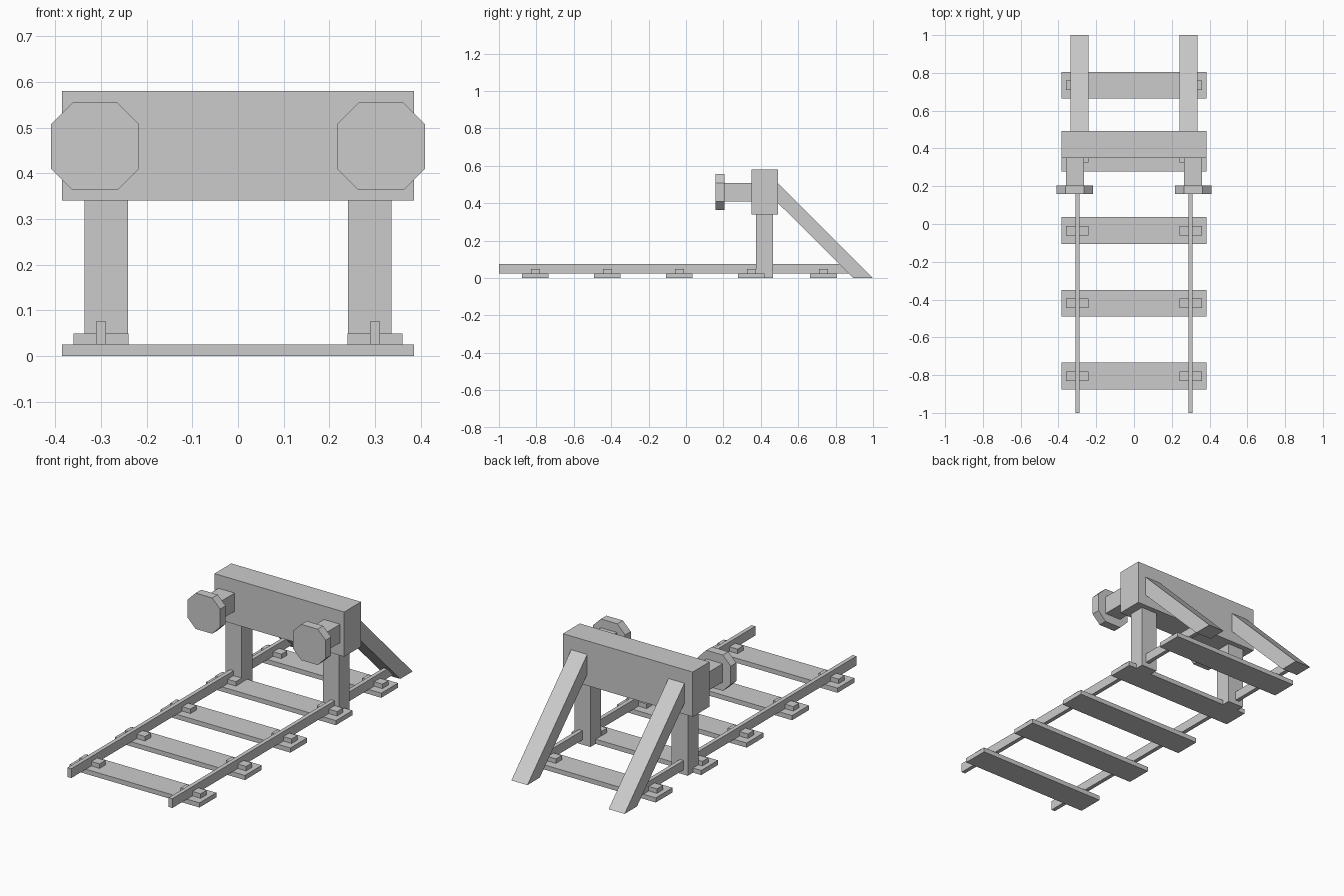
import bpy

if "Cube" in bpy.data.objects:
    bpy.data.objects.remove(bpy.data.objects["Cube"])


def prism(name, profile, axis, lo, hi):
    """Extrude a 2D profile along axis 'x' (profile is y,z) or 'y' (profile is x,z)."""
    place = (lambda p, d: (d, p[0], p[1])) if axis == 'x' else (lambda p, d: (p[0], d, p[1]))
    n = len(profile)
    verts = [place(p, d) for d in (lo, hi) for p in profile]
    faces = [tuple(range(n))[::-1], tuple(range(n, 2 * n))]
    faces += [(i, (i + 1) % n, n + (i + 1) % n, n + i) for i in range(n)]
    if axis == 'y':
        faces = [f[::-1] for f in faces]
    mesh = bpy.data.meshes.new(name)
    mesh.from_pydata(verts, [], faces)
    obj = bpy.data.objects.new(name, mesh)
    bpy.context.collection.objects.link(obj)
    return obj


def box(name, x, y, z):
    return prism(name, [(y[0], z[0]), (y[1], z[0]), (y[1], z[1]), (y[0], z[1])], 'x', *x)


def mirrored(obj):
    mod = obj.modifiers.new("mirror_x", 'MIRROR')
    mod.use_axis = (True, False, False)
    mod.use_clip = False
    mod.use_mirror_merge = False
    return obj


# Sleepers with a rail chair at each end
for i in range(5):
    y = -0.805 + i * 0.385
    box(f"sleeper_{i + 1}", (-0.385, 0.385), (y - 0.071, y + 0.071), (0, 0.025))
    mirrored(box(f"rail_chairs_{i + 1}", (0.24, 0.36), (y - 0.025, y + 0.025), (0.025, 0.049)))

# Rails, ending inside the braces
mirrored(box("rails", (0.289, 0.311), (-1, 0.89), (0.025, 0.075)))

# Upright posts and crossbeam
mirrored(box("posts", (0.241, 0.336), (0.375, 0.465), (0, 0.34)))
box("crossbeam", (-0.385, 0.385), (0.35, 0.493), (0.34, 0.58))

# Sloping rear braces
brace = [(0.493, 0.40), (0.895, 0), (1, 0), (0.493, 0.507)]
mirrored(prism("braces", brace, 'x', 0.241, 0.336))

# Buffer shafts and octagonal heads
mirrored(box("buffer_shafts", (0.265, 0.361), (0.205, 0.35), (0.41, 0.508)))
cx, cz, r, f = 0.313, 0.459, 0.096, 0.049
head = [(cx + a, cz + b) for a, b in
        [(r, -f), (r, f), (f, r), (-f, r), (-r, f), (-r, -f), (-f, -r), (f, -r)]]
mirrored(prism("buffer_heads", head, 'y', 0.158, 0.205))
